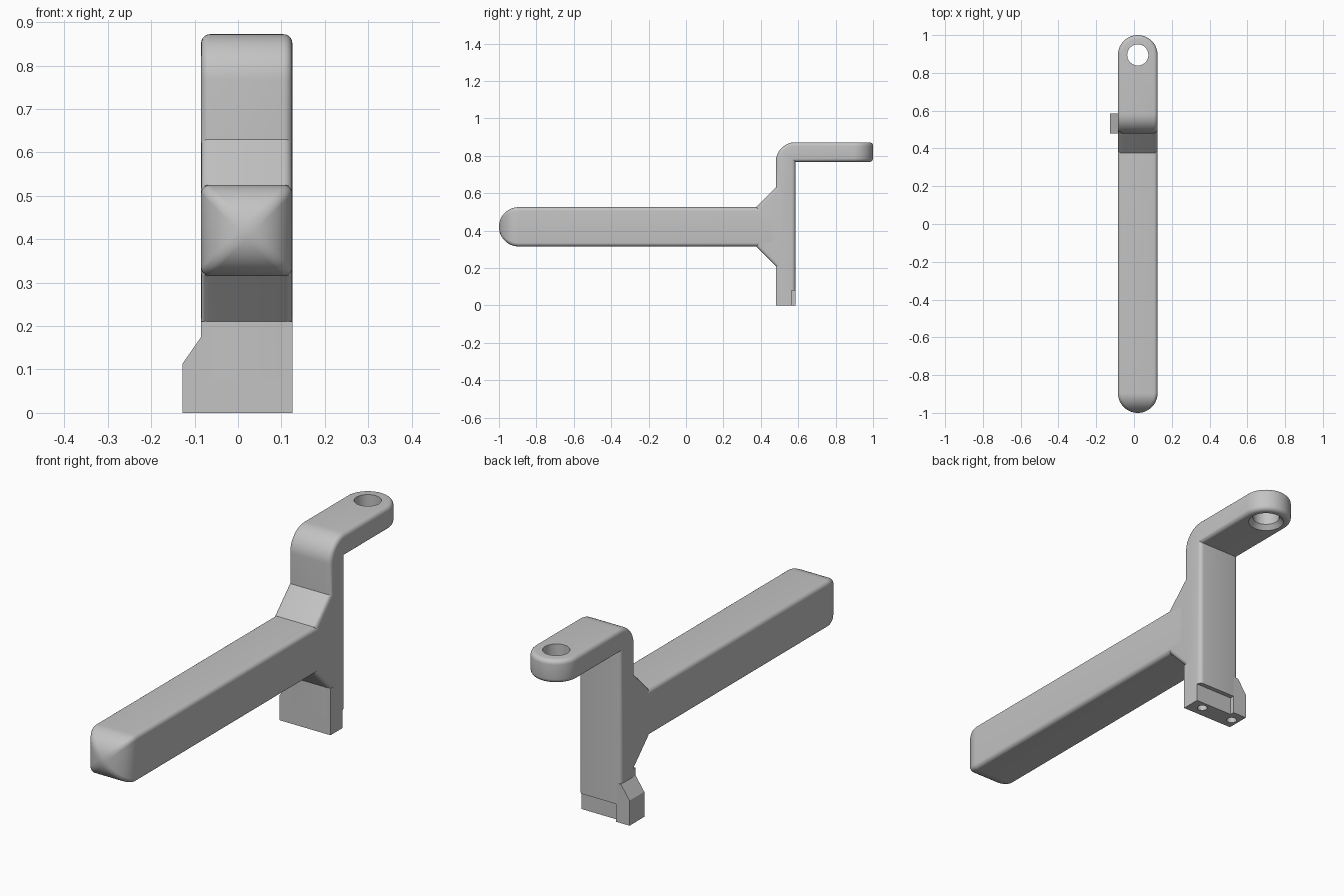
import bpy, bmesh, math
from mathutils import Vector

if "Cube" in bpy.data.objects:
    bpy.data.objects.remove(bpy.data.objects["Cube"])

X0, X1 = -0.085, 0.125          # sides of the bracket
XC, R = 0.02, 0.105             # centre line and half width
Y0, Y1, TOP = 0.48, 0.585, 0.872
FILLET = 0.02

grey = bpy.data.materials.new("plain grey")
grey.use_nodes = True
grey.diffuse_color = (0.55, 0.55, 0.55, 1)
grey.node_tree.nodes["Principled BSDF"].inputs["Base Color"].default_value = (0.55, 0.55, 0.55, 1)


def finish(bm, name):
    bmesh.ops.recalc_face_normals(bm, faces=bm.faces)
    mesh = bpy.data.meshes.new(name)
    bm.to_mesh(mesh)
    bm.free()
    mesh.materials.append(grey)
    ob = bpy.data.objects.new(name, mesh)
    bpy.context.collection.objects.link(ob)
    return ob


def activate(ob):
    bpy.ops.object.select_all(action='DESELECT')
    ob.select_set(True)
    bpy.context.view_layer.objects.active = ob


def prism(points, shift):
    """Solid from a closed outline swept along a straight shift."""
    bm = bmesh.new()
    face = bm.faces.new([bm.verts.new(p) for p in points])
    res = bmesh.ops.extrude_face_region(bm, geom=[face])
    moved = [g for g in res["geom"] if isinstance(g, bmesh.types.BMVert)]
    bmesh.ops.translate(bm, verts=moved, vec=Vector(shift))
    bmesh.ops.recalc_face_normals(bm, faces=bm.faces)
    return bm


def loft(rings):
    """Solid skinned through rings of equal point count."""
    bm = bmesh.new()
    loops = [[bm.verts.new(p) for p in ring] for ring in rings]
    n = len(loops[0])
    for a, b in zip(loops, loops[1:]):
        for i in range(n):
            j = (i + 1) % n
            bm.faces.new((a[i], a[j], b[j], b[i]))
    bm.faces.new(loops[0])
    bm.faces.new(loops[-1])
    return bm


def lathe(x, y, profile, steps=40):
    turns = [2 * math.pi * i / steps for i in range(steps)]
    return loft([[(x + r * math.cos(t), y + r * math.sin(t), z) for t in turns]
                 for r, z in profile])


def cut(ob, cutter):
    cutter.hide_render = True
    activate(ob)
    mod = ob.modifiers.new("hole", 'BOOLEAN')
    mod.operation = 'DIFFERENCE'
    mod.solver = 'EXACT'
    mod.object = cutter
    bpy.ops.object.modifier_apply(modifier=mod.name)
    bpy.data.objects.remove(cutter)


# Arm: rounded square section, domed at the front in both directions
def arm_ring(y, half):
    r = min(FILLET, half * 0.9)
    ring = []
    for q in range(4):
        mid = math.pi / 4 + q * math.pi / 2
        cx = math.copysign(half - r, math.cos(mid))
        cz = math.copysign(half - r, math.sin(mid))
        for k in range(7):
            t = mid + (k / 6 - 0.5) * math.pi / 2
            ring.append((XC + cx + r * math.cos(t), y, 0.42 + cz + r * math.sin(t)))
    return ring


angles = [math.radians(1 + 89 * i / 20) for i in range(21)]
rings = [arm_ring(R - 1 - R * math.cos(t), R * math.sin(t)) for t in angles]
arm = finish(loft(rings + [arm_ring(0.46, R)]), "arm")

# Post, gusset and hook: one side outline swept across the width
bend = [math.radians(90 * i / 14) for i in range(15)]
outline = [(Y1, 0.08), (Y0, 0.08), (Y0, 0.21), (0.375, 0.315), (0.375, 0.525), (Y0, 0.63)]
outline += [(Y0 + R - R * math.cos(t), TOP - R + R * math.sin(t)) for t in bend]
outline += [(1, TOP), (1, 0.767), (Y1, 0.767)]
bm = prism([(X0, y, z) for y, z in outline], (X1 - X0, 0, 0))

# round the hook tip in plan
tip = [e for e in bm.edges if all(v.co.y > 0.99 for v in e.verts)
       and abs(e.verts[0].co.z - e.verts[1].co.z) > 0.05]
bmesh.ops.bevel(bm, geom=tip, offset=R - 0.0001, segments=14, profile=0.5, affect='EDGES')
bmesh.ops.remove_doubles(bm, verts=bm.verts, dist=0.001)
bmesh.ops.recalc_face_normals(bm, faces=bm.faces)
bm.normal_update()

# soften the outer rims
rims = [e for e in bm.edges if len(e.link_faces) == 2 and e.is_convex
        and e.calc_face_angle() > math.radians(60)
        and max(v.co.z for v in e.verts) > 0.09]
bmesh.ops.bevel(bm, geom=rims, offset=FILLET, segments=5, profile=0.5, affect='EDGES')
bracket = finish(bm, "post_and_hook")

# Countersunk hole through the hook
drill = [(0.074, 0.7), (0.074, 0.767), (0.056, 0.787), (0.056, 0.95)]
cut(bracket, finish(lathe(XC, 0.895, drill), "hook_hole_cutter"))

# Foot: sharp plate with a side lug, plus a raised rear block beside the recess
plate = [(X1, 0), (-0.128, 0), (-0.128, 0.113), (X0, 0.175), (X0, 0.21), (X1, 0.21)]
foot = finish(prism([(x, Y0, z) for x, z in plate], (0, 0.085, 0)), "foot_plate")
lug = [(-0.06, 0), (-0.128, 0), (-0.128, 0.113), (X0, 0.175), (-0.06, 0.175)]
rear = finish(prism([(x, 0.565, z) for x, z in lug], (0, Y1 - 0.565, 0)), "foot_rear_block")

# Pin holes under the foot
for x in (0.067, -0.095):
    cut(foot, finish(lathe(x, 0.53, [(0.021, -0.05), (0.021, 0.075)], 24), "pin_hole_cutter"))

for ob in (arm, bracket, foot, rear):
    activate(ob)
    bpy.ops.object.shade_smooth_by_angle(angle=math.radians(30))
